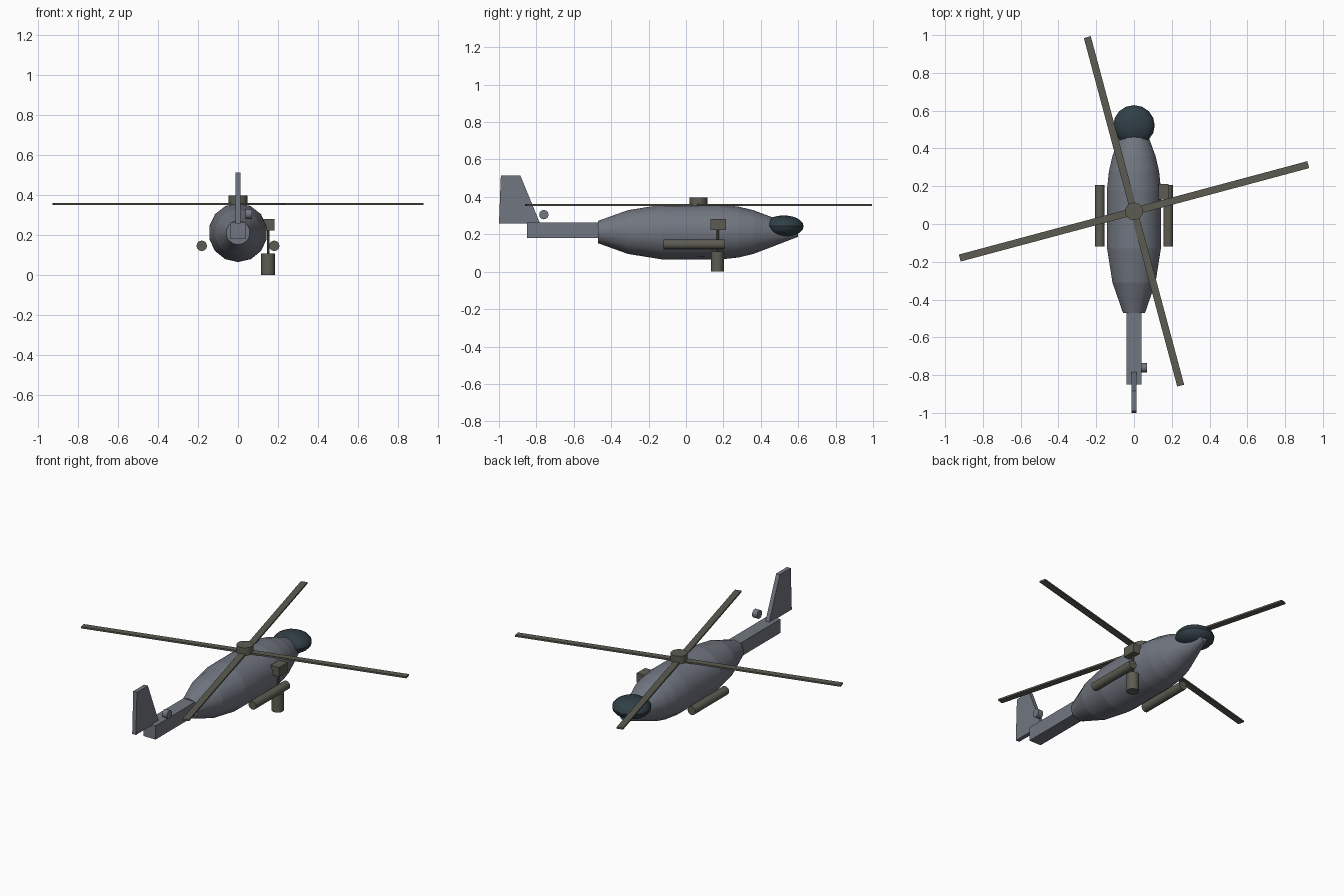
import bpy, bmesh, math
from mathutils import Matrix, Vector

cube = bpy.data.objects.get("Cube")
if cube:
    bpy.data.objects.remove(cube, do_unlink=True)


def material(name, rgb):
    m = bpy.data.materials.new(name)
    m.use_nodes = True
    m.diffuse_color = (*rgb, 1)
    m.node_tree.nodes["Principled BSDF"].inputs["Base Color"].default_value = (*rgb, 1)
    return m


GREY = material("hull grey", (0.165, 0.18, 0.215))
OLIVE = material("dark olive grey", (0.11, 0.108, 0.085))
GLASS = material("canopy glass", (0.03, 0.05, 0.062))


def finish(bm, name, mat, smooth=True):
    bmesh.ops.recalc_face_normals(bm, faces=bm.faces)
    mesh = bpy.data.meshes.new(name)
    bm.to_mesh(mesh)
    bm.free()
    mesh.materials.append(mat)
    ob = bpy.data.objects.new(name, mesh)
    bpy.context.collection.objects.link(ob)
    if smooth:
        bpy.ops.object.select_all(action="DESELECT")
        ob.select_set(True)
        bpy.context.view_layer.objects.active = ob
        bpy.ops.object.shade_smooth_by_angle(angle=math.radians(32))
    return ob


def box(name, mat, center, size, turn=0):
    bm = bmesh.new()
    bmesh.ops.create_cube(bm, size=1)
    bm.transform(Matrix.Translation(center) @ Matrix.Rotation(turn, 4, "Z")
                 @ Matrix.Diagonal((*size, 1)))
    return finish(bm, name, mat, False)


def tube(name, mat, start, end, r1, r2=None, sides=16, phase=0):
    """Capped cylinder or frustum between two points."""
    a, b = Vector(start), Vector(end)
    bm = bmesh.new()
    bmesh.ops.create_cone(bm, cap_ends=True, segments=sides, radius1=r1,
                          radius2=r1 if r2 is None else r2, depth=(b - a).length)
    turn = (b - a).to_track_quat("Z", "Y").to_matrix().to_4x4()
    bm.transform(Matrix.Translation((a + b) / 2) @ turn @ Matrix.Rotation(phase, 4, "Z"))
    return finish(bm, name, mat)


# Fuselage: tapered drum sections from tail to nose
AXIS = 0.212
stations = [(-0.47, 0.06), (-0.31, 0.117), (-0.13, 0.146), (0.18, 0.147),
            (0.28, 0.136), (0.36, 0.117), (0.45, 0.083), (0.6, 0.025)]
for i, ((y1, r1), (y2, r2)) in enumerate(zip(stations, stations[1:])):
    tube(f"fuselage_section_{i + 1}", GREY, (0, y1, AXIS), (0, y2, AXIS), r1, r2, 14)

# Canopy
bm = bmesh.new()
bmesh.ops.create_uvsphere(bm, u_segments=16, v_segments=10, radius=1)
bm.transform(Matrix.Translation((0, 0.522, 0.243)) @ Matrix.Diagonal((0.11, 0.107, 0.058, 1)))
finish(bm, "canopy", GLASS)

# Tail boom, swept fin and tail rotor hub
box("tail_boom", GREY, (0, -0.66, 0.221), (0.08, 0.38, 0.084))
bm = bmesh.new()
outline = [(-1.0, 0.257), (-0.78, 0.257), (-0.885, 0.513), (-0.99, 0.513)]
face = bm.faces.new([bm.verts.new((-0.0125, y, z)) for y, z in outline])
side = bmesh.ops.extrude_face_region(bm, geom=[face])["geom"]
bmesh.ops.translate(bm, vec=(0.025, 0, 0), verts=[v for v in side if isinstance(v, bmesh.types.BMVert)])
finish(bm, "tail_fin", GREY, False)
tube("tail_rotor_hub", GREY, (0.037, -0.76, 0.305), (0.07, -0.76, 0.305), 0.025)

# Main rotor
tube("rotor_hub", OLIVE, (0, 0.067, 0.352), (0, 0.067, 0.398), 0.047)
for i in range(2):
    box(f"rotor_blade_pair_{i + 1}", OLIVE, (0, 0.067, 0.356), (1.91, 0.038, 0.01),
        math.radians(15 + 90 * i))

# Side pods
for label, s in (("left", 1), ("right", -1)):
    tube(f"{label}_pod", OLIVE, (s * 0.181, -0.12, 0.146), (s * 0.181, 0.206, 0.146), 0.026)

# Hoist: bracket, cable and hanging drum
box("hoist_bracket", OLIVE, (0.156, 0.172, 0.252), (0.055, 0.082, 0.057))
tube("hoist_cable", OLIVE, (0.152, 0.17, 0.1), (0.152, 0.17, 0.23), 0.006, sides=8)
tube("hoist_drum", OLIVE, (0.15, 0.168, 0), (0.15, 0.168, 0.108), 0.035)
